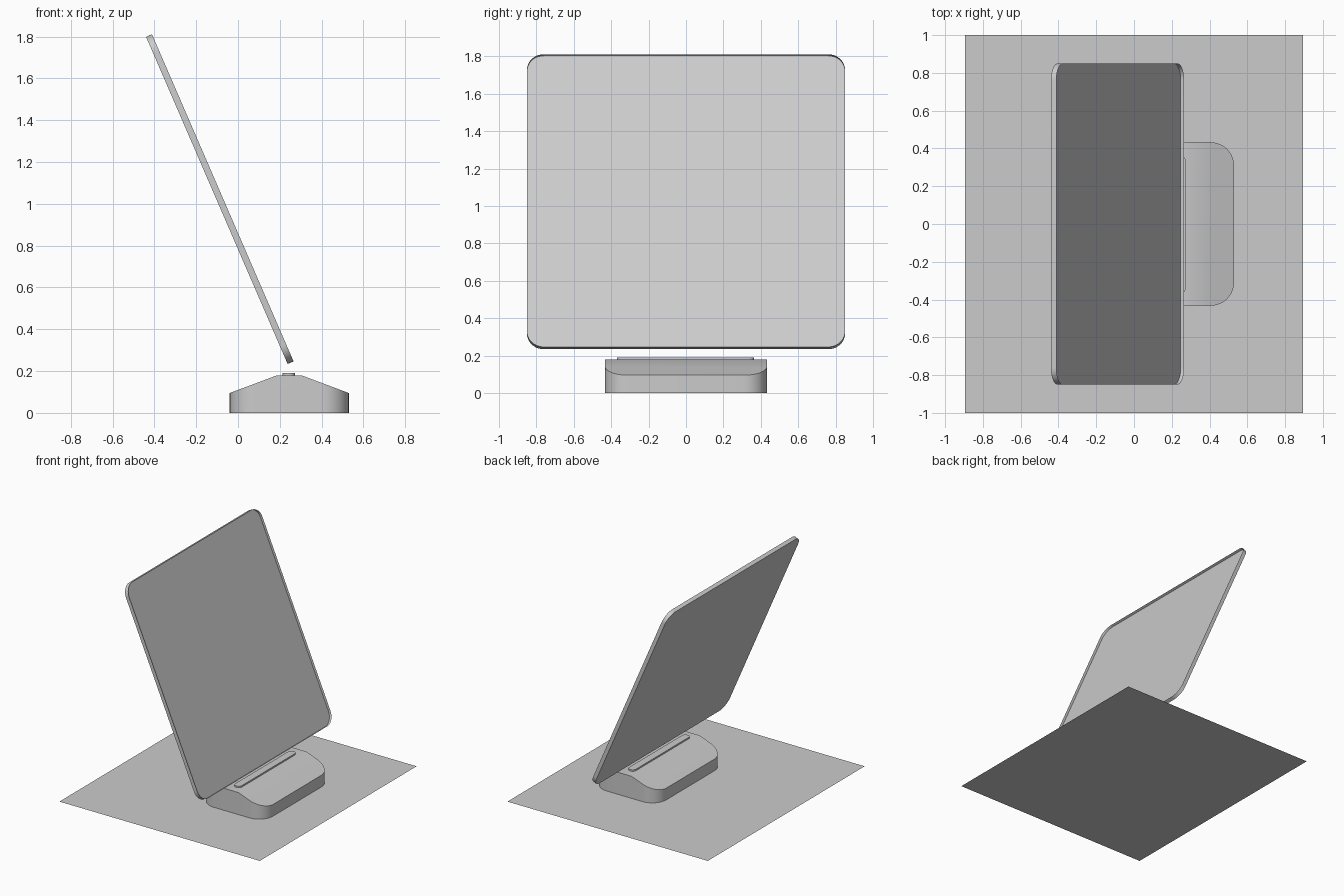
import bpy, bmesh, math
from mathutils import Vector

if "Cube" in bpy.data.objects:
    bpy.data.objects.remove(bpy.data.objects["Cube"])


def rounded_prism(sx, sy, r, z0, z1, seg=10):
    """Rounded rectangle extruded from z0 to z1; returns the bmesh and its top face."""
    bm = bmesh.new()
    ring = []
    corners = [(1, 1), (-1, 1), (-1, -1), (1, -1)]
    for i, (cx, cy) in enumerate(corners):
        for k in range(seg + 1):
            a = math.pi / 2 * (i + k / seg)
            ring.append(((sx / 2 - r) * cx + r * math.cos(a),
                         (sy / 2 - r) * cy + r * math.sin(a)))
    bottom = [bm.verts.new((x, y, z0)) for x, y in ring]
    top = [bm.verts.new((x, y, z1)) for x, y in ring]
    bm.faces.new(bottom[::-1])
    cap = bm.faces.new(top)
    n = len(ring)
    for i in range(n):
        j = (i + 1) % n
        bm.faces.new((bottom[i], bottom[j], top[j], top[i]))
    return bm, cap


def finish(bm, name, loc=(0, 0, 0), rot=(0, 0, 0)):
    bmesh.ops.remove_doubles(bm, verts=bm.verts, dist=1e-5)
    mesh = bpy.data.meshes.new(name)
    bm.to_mesh(mesh)
    bm.free()
    ob = bpy.data.objects.new(name, mesh)
    bpy.context.collection.objects.link(ob)
    ob.location, ob.rotation_euler = loc, rot
    bpy.ops.object.select_all(action='DESELECT')
    ob.select_set(True)
    bpy.context.view_layer.objects.active = ob
    bpy.ops.object.shade_smooth_by_angle()
    return ob


# Flat sheet under the stand
bm = bmesh.new()
bmesh.ops.create_grid(bm, x_segments=1, y_segments=1, size=1)
bmesh.ops.scale(bm, verts=bm.verts, vec=(0.895, 1, 1))
finish(bm, "floor_sheet")

# Stand base: rounded block, trimmed by a flat top and two slopes
bm, _ = rounded_prism(0.57, 0.866, 0.125, 0, 0.3)
half_flat, top_z, side_z = 0.063, 0.178, 0.095
slope = (top_z - side_z) / (0.285 - half_flat)
for x, nx in ((0, 0), (half_flat, slope), (-half_flat, -slope)):
    cut = bmesh.ops.bisect_plane(
        bm, geom=bm.verts[:] + bm.edges[:] + bm.faces[:],
        plane_co=Vector((x, 0, top_z)), plane_no=Vector((nx, 0, 1)).normalized(),
        clear_outer=True)
    rim = [e for e in bm.edges if e.is_boundary]
    bmesh.ops.edgeloop_fill(bm, edges=rim)
bmesh.ops.recalc_face_normals(bm, faces=bm.faces)
finish(bm, "stand_base", (0.245, 0, 0))

# Raised strip on the base
bm, _ = rounded_prism(0.06, 0.732, 0.028, 0.17, 0.19, 6)
finish(bm, "stand_strip", (0.243, -0.003, 0))

# Tilted panel with a recessed face inside a thin rim
bm, cap = rounded_prism(1.705, 1.7, 0.09, -0.0155, 0.0155)
bmesh.ops.inset_region(bm, faces=[cap], thickness=0.014, use_even_offset=True)
inner = bmesh.ops.extrude_discrete_faces(bm, faces=[cap])["faces"][0]
bmesh.ops.translate(bm, verts=inner.verts, vec=(0, 0, -0.02))
bmesh.ops.recalc_face_normals(bm, faces=bm.faces)
finish(bm, "tilted_panel", (-0.087, 0, 1.0225), (0, math.radians(66.6), 0))
